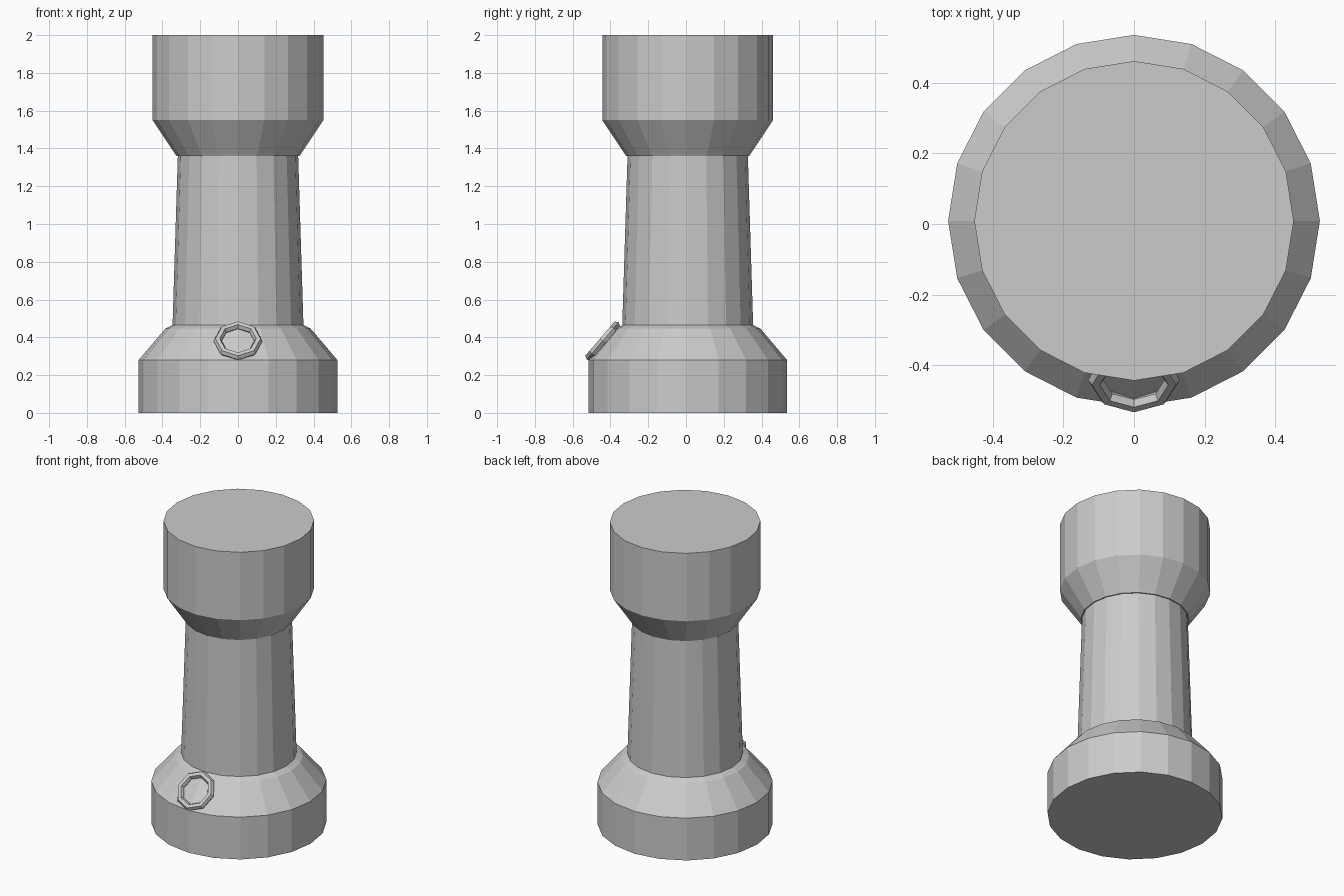
import bpy, bmesh
from math import radians, sin, cos, tau

cube = bpy.data.objects.get("Cube")
if cube:
    bpy.data.objects.remove(cube, do_unlink=True)

SIDES = 20
CENTRE_Y = 0.009

grey = bpy.data.materials.new("plain grey")
grey.use_nodes = True
colour = (0.6, 0.6, 0.6, 1)
grey.diffuse_color = colour
grey.node_tree.nodes["Principled BSDF"].inputs["Base Color"].default_value = colour


def turned_part(name, profile):
    """Closed faceted solid turned from (radius, height) points."""
    bm = bmesh.new()
    rings = [[bm.verts.new((r * cos(tau * i / SIDES), r * sin(tau * i / SIDES), z))
              for i in range(SIDES)] for r, z in profile]
    for low, high in zip(rings, rings[1:]):
        for i in range(SIDES):
            j = (i + 1) % SIDES
            bm.faces.new((low[i], low[j], high[j], high[i]))
    bm.faces.new(rings[0][::-1])
    bm.faces.new(rings[-1])
    mesh = bpy.data.meshes.new(name)
    bm.to_mesh(mesh)
    bm.free()
    mesh.materials.append(grey)
    part = bpy.data.objects.new(name, mesh)
    part.location.y = CENTRE_Y
    bpy.context.collection.objects.link(part)
    return part


# Base with sloped shoulder, tapering shaft and flared head
turned_part("base", [(0.526, 0), (0.526, 0.28), (0.385, 0.446), (0.345, 0.466)])
turned_part("shaft", [(0.347, 0.45), (0.318, 1.38)])
turned_part("head", [(0.326, 1.36), (0.334, 1.373), (0.452, 1.55), (0.452, 2)])

# Octagonal ring lying on the front of the shoulder
bpy.ops.mesh.primitive_torus_add(
    major_segments=8, minor_segments=6, major_radius=0.108, minor_radius=0.022,
    location=(0, -0.441, 0.381), rotation=(radians(49.5), 0, 0))
ring = bpy.context.object
ring.name = "front_ring"
ring.data.materials.append(grey)
bpy.ops.object.shade_flat()
